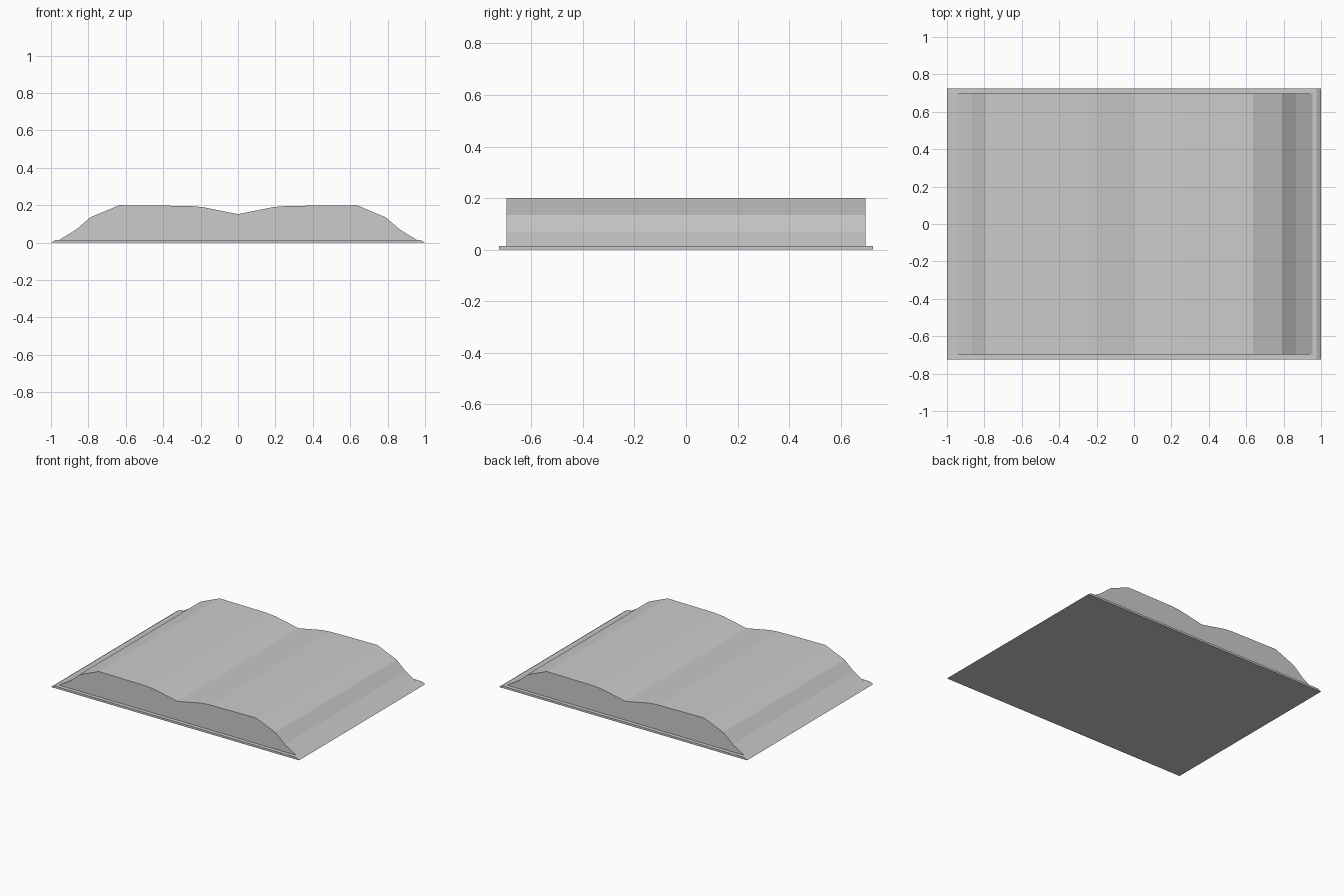
import bpy
import bmesh

cube = bpy.data.objects.get("Cube")
if cube:
    bpy.data.objects.remove(cube, do_unlink=True)

grey = bpy.data.materials.new("plain grey")
grey.use_nodes = True
colour = (0.6, 0.6, 0.6, 1)
grey.diffuse_color = colour
grey.node_tree.nodes["Principled BSDF"].inputs["Base Color"].default_value = colour


def extrude_profile(name, profile, half_depth):
    """Extrude a closed x-z outline along y, centred on y = 0."""
    bm = bmesh.new()
    face = bm.faces.new([bm.verts.new((x, -half_depth, z)) for x, z in profile])
    out = bmesh.ops.extrude_face_region(bm, geom=[face], use_keep_orig=True)
    verts = [v for v in out["geom"] if isinstance(v, bmesh.types.BMVert)]
    bmesh.ops.translate(bm, verts=verts, vec=(0, 2 * half_depth, 0))
    bmesh.ops.recalc_face_normals(bm, faces=bm.faces)
    mesh = bpy.data.meshes.new(name)
    bm.to_mesh(mesh)
    bm.free()
    mesh.materials.append(grey)
    obj = bpy.data.objects.new(name, mesh)
    bpy.context.collection.objects.link(obj)
    return obj


# Thin open cover with tapered outer edges
thick = 0.015
extrude_profile("cover", [(-1, 0), (1, 0), (0.975, thick), (-0.975, thick)], 0.725)

# Open page block: right half from the outer edge to the centre fold, mirrored
half = [(0.955, thick), (0.865, 0.07), (0.79, 0.135), (0.635, 0.2),
        (0.26, 0.196), (0.19, 0.19)]
mirrored = [(-x, z) for x, z in reversed(half)]
extrude_profile("pages", half + [(0, 0.152)] + mirrored, 0.697)
